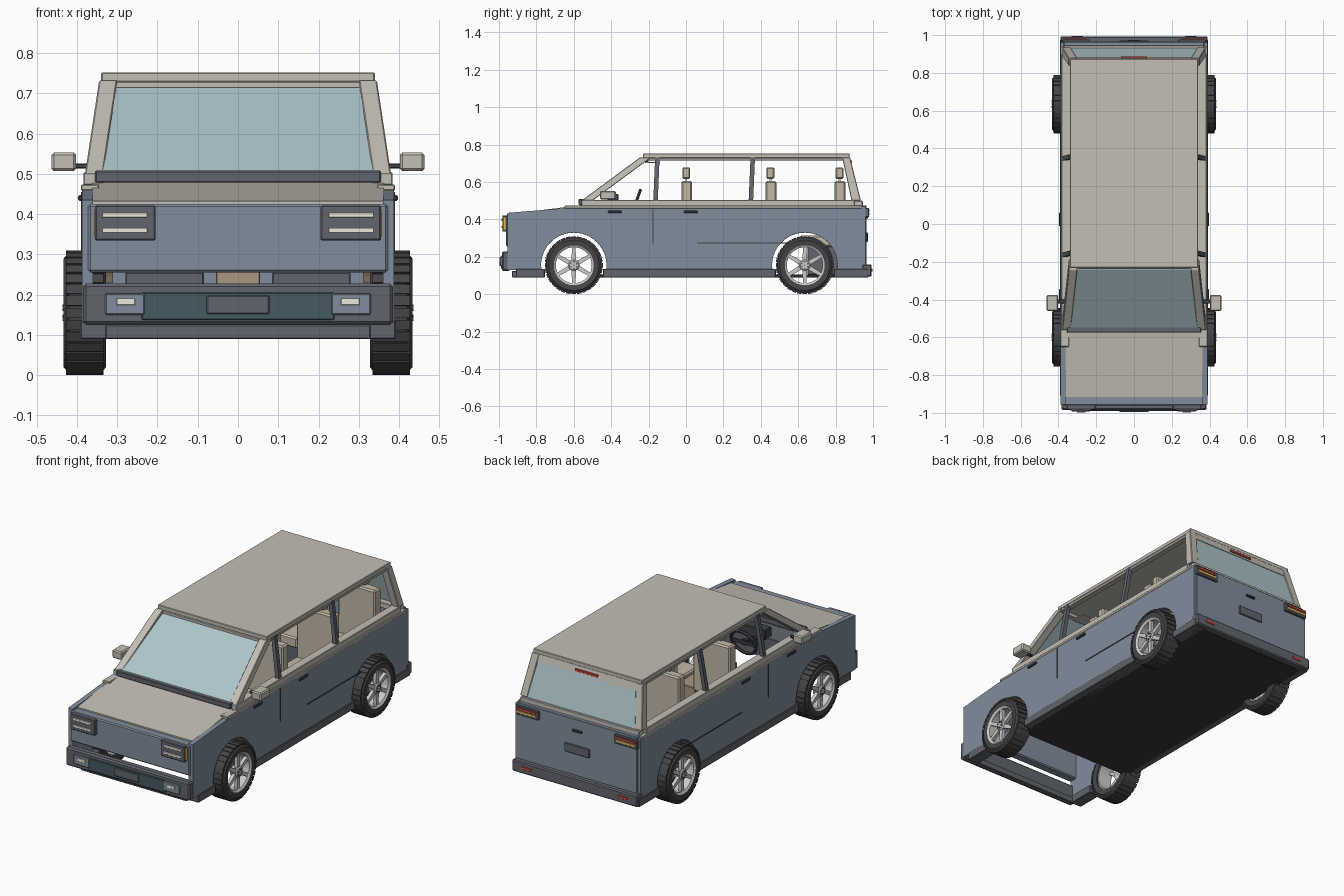
import bpy, bmesh, math
from math import sin, cos, pi, radians

if "Cube" in bpy.data.objects:
    bpy.data.objects.remove(bpy.data.objects["Cube"])

COLORS = dict(blue=(.22, .27, .34), beige=(.55, .52, .46), dark=(.05, .055, .065), grey=(.12, .13, .15),
              glass=(.42, .56, .6), tan=(.4, .31, .22), seat=(.55, .48, .38), metal=(.6, .61, .62),
              light=(.85, .83, .72), amber=(.85, .5, .1), red=(.6, .06, .04), teal=(.06, .1, .12),
              under=(.045, .04, .037), rubber=(.06, .06, .065))
MATS = {}
for key, c in COLORS.items():
    MATS[key] = bpy.data.materials.new(key)
    MATS[key].diffuse_color = (*c, 1)


def finish(name, bm, mat, mirror=False, bevel=0):
    bmesh.ops.recalc_face_normals(bm, faces=bm.faces)
    me = bpy.data.meshes.new(name)
    bm.to_mesh(me)
    bm.free()
    me.materials.append(MATS[mat])
    ob = bpy.data.objects.new(name, me)
    bpy.context.collection.objects.link(ob)
    if bevel:
        b = ob.modifiers.new("bevel", 'BEVEL')
        b.width, b.segments = bevel, 1
    if mirror:
        ob.modifiers.new("mirror", 'MIRROR').use_mirror_merge = False
    return ob


def hexa(bm, pts):
    v = [bm.verts.new(p) for p in pts]
    for f in ((0, 1, 2, 3), (4, 5, 6, 7), (0, 1, 5, 4), (1, 2, 6, 5), (2, 3, 7, 6), (3, 0, 4, 7)):
        bm.faces.new([v[i] for i in f])


def loft(name, bottom, top, mat, mirror=False, bevel=0):
    """Solid between two level rectangles (x0, x1, y0, y1, z)."""
    bm = bmesh.new()
    hexa(bm, [p for x0, x1, y0, y1, z in (bottom, top)
              for p in ((x0, y0, z), (x1, y0, z), (x1, y1, z), (x0, y1, z))])
    return finish(name, bm, mat, mirror, bevel)


def box(name, x0, x1, y0, y1, z0, z1, mat, mirror=False, bevel=.003):
    return loft(name, (x0, x1, y0, y1, z0), (x0, x1, y0, y1, z1), mat, mirror, bevel)


def prism(name, prof, x0, x1, mat, mirror=False, bevel=0):
    """Side profile (y, z) extruded across x."""
    bm = bmesh.new()
    a = [bm.verts.new((x0, y, z)) for y, z in prof]
    b = [bm.verts.new((x1, y, z)) for y, z in prof]
    bm.faces.new(a)
    bm.faces.new(b)
    for i in range(len(a)):
        j = (i + 1) % len(a)
        bm.faces.new((a[i], a[j], b[j], b[i]))
    return finish(name, bm, mat, mirror, bevel)


def lathe(name, prof, cy, cz, seg, mat):
    """Closed ring profile (x, r) turned about a sideways axle, mirrored."""
    bm = bmesh.new()
    rings = [[bm.verts.new((x, cy + r * cos(2 * pi * k / seg), cz + r * sin(2 * pi * k / seg)))
              for k in range(seg)] for x, r in prof]
    for i, ra in enumerate(rings):
        rb = rings[(i + 1) % len(rings)]
        for k in range(seg):
            m = (k + 1) % seg
            bm.faces.new((ra[k], ra[m], rb[m], rb[k]))
    return finish(name, bm, mat, True)


def radial(name, cy, cz, n, r0, r1, w0, w1, x0, x1, mat):
    """n blocks arranged around the axle."""
    bm = bmesh.new()
    for k in range(n):
        c, s = cos(2 * pi * k / n + pi / 2), sin(2 * pi * k / n + pi / 2)
        hexa(bm, [(x, cy + r * c - t * s, cz + r * s + t * c) for r, w in ((r0, w0), (r1, w1))
                  for x, t in ((x0, -w), (x1, -w), (x1, w), (x0, w))])
    return finish(name, bm, mat, True)


def arc(cy, cz, r, a0, a1, n=18):
    return [(cy + r * cos(radians(a0 + (a1 - a0) * i / n)), cz + r * sin(radians(a0 + (a1 - a0) * i / n)))
            for i in range(n + 1)]


FRONT, REAR, AXLE, R = -.6, .635, .155, .155

# lower body sides with wheel arches
side = [(-.955, .13)] + arc(FRONT, AXLE, .175, 188, -8) + arc(REAR, AXLE, .175, 188, -8)
side += [(.96, .13), (.96, .468), (-.65, .46), (-.955, .435)]
prism("body_side", side, .36, .388, 'blue', True)
for y0, y1 in ((-.91, -.755), (-.445, .48), (.79, .975)):
    box("sill", .325, .392, y0, y1, .09, .135, 'grey', True)
for cy in (FRONT, REAR):
    prism("wheel_liner", arc(cy, AXLE, .183, 140, 25) + arc(cy, AXLE, .174, 25, 140), .31, .36, 'tan', True)
box("floor", -.36, .36, -.5, .96, .09, .105, 'under')
box("front_crossmember", -.33, .33, -.93, -.9, .09, .125, 'grey')

# bonnet, front panel, cowl
prism("bonnet", [(-.915, .418), (-.915, .432), (-.55, .478), (-.55, .464)], -.362, .362, 'beige')
box("front_panel", -.372, .372, -.962, -.91, .255, .425, 'blue', bevel=.006)
box("cowl", -.355, .355, -.575, -.54, .478, .508, 'grey')

# headlights
box("headlight_housing", .205, .355, -.982, -.955, .335, .422, 'grey', True)
for z in (.36, .398):
    box("headlight_strip", .225, .337, -.987, -.978, z - .006, z + .006, 'light', True, .001)
box("indicator", .344, .358, -.978, -.956, .345, .412, 'amber', True, .001)

# front bumper and fog lights
box("front_bumper", -.385, .385, -.985, -.94, .125, .228, 'grey', bevel=.008)
box("bumper_grille", -.24, .24, -.99, -.98, .137, .206, 'teal')
box("front_plate", -.078, .078, -.996, -.985, .152, .198, 'grey')
box("fog_housing", .232, .33, -.993, -.98, .15, .203, 'blue', True)
box("fog_light", .256, .302, -.997, -.99, .174, .191, 'light', True, .001)

# tailgate and rear bumper
box("tailgate", -.372, .372, .93, .965, .14, .475, 'blue')
box("rear_bumper", -.39, .39, .94, .993, .095, .16, 'grey', bevel=.006)
box("rear_plate", -.078, .078, .96, .972, .28, .33, 'grey')
box("tailgate_handle", -.03, .03, .96, .974, .405, .418, 'dark')
box("taillight_housing", .235, .38, .955, .978, .412, .462, 'grey', True)
for z, m in ((.448, 'red'), (.43, 'amber')):
    box("taillight_strip", .25, .372, .97, .982, z - .006, z + .006, m, True, .001)
box("rear_reflector", .27, .33, .985, .996, .122, .136, 'red', True, .001)

# waistline trim
box("waist_trim", .345, .39, -.65, .94, .458, .474, 'beige', True)
box("window_ledge", .335, .384, -.56, .9, .472, .504, 'beige', True)
box("rear_ledge", -.37, .37, .89, .945, .468, .5, 'beige')

# pillars
loft("front_pillar", (.335, .38, -.56, -.5, .5), (.3, .345, -.245, -.185, .732), 'beige', True, .003)
loft("rear_pillar", (.335, .38, .885, .935, .5), (.3, .345, .835, .877, .732), 'beige', True, .003)
for y in (-.165, .345):
    loft("middle_pillar", (.355, .378, y - .01, y + .014, .5), (.322, .343, y, y + .024, .732), 'grey', True)

# roof
box("roof", -.34, .34, -.23, .875, .728, .752, 'beige')
box("roof_rail", .305, .338, -.22, .86, .714, .73, 'beige', True)
box("front_header", -.31, .31, -.235, -.2, .708, .73, 'beige')
loft("rear_header", (-.31, .31, .855, .885, .69), (-.31, .31, .845, .875, .73), 'beige')
box("high_brake_light", -.07, .07, .875, .888, .702, .714, 'red', bevel=.001)

# glass
loft("windscreen", (-.338, .338, -.556, -.546, .503), (-.302, .302, -.242, -.232, .715), 'glass')
loft("rear_window", (-.338, .338, .925, .933, .498), (-.304, .304, .872, .88, .695), 'glass')

# door details
for y in (-.38, .025):
    box("door_handle", .386, .397, y - .036, y + .036, .433, .447, 'dark', True)
box("door_seam", .387, .39, -.18, -.175, .27, .455, 'dark', True, 0)
box("slide_rail", .387, .391, .06, .58, .271, .277, 'dark', True, 0)

# wing mirrors
box("mirror_arm", .365, .405, -.42, -.4, .513, .526, 'dark', True)
box("mirror_shell", .402, .463, -.46, -.375, .507, .553, 'beige', True, .006)

# seats: three rows
for y in (0, .45, .82):
    box("seat_base", .085, .28, y - .17, y, .105, .255, 'grey', True)
    box("seat_cushion", .06, .3, y - .21, y + .01, .255, .315, 'seat', True, .008)
    box("seat_back", .065, .295, y - .025, y + .033, .3, .605, 'seat', True, .008)
    box("headrest_post", .17, .19, y - .004, y + .006, .6, .625, 'metal', True, 0)
    box("headrest", .125, .235, y - .02, y + .022, .617, .678, 'seat', True, .006)

# dashboard, console, steering wheel, visors
box("dashboard", -.335, .335, -.53, -.38, .37, .485, 'grey')
box("instrument_pod", -.24, -.08, -.42, -.36, .48, .535, 'dark')
box("centre_console", -.055, .055, -.38, .0, .105, .3, 'tan')
box("sun_visor", .1, .24, -.22, -.14, .702, .708, 'beige', True, 0)
bpy.ops.mesh.primitive_torus_add(major_segments=24, minor_segments=6, major_radius=.075, minor_radius=.009,
                                 location=(-.17, -.27, .485), rotation=(radians(70), 0, 0))
wheel = bpy.context.object
wheel.name = "steering_wheel"
wheel.data.materials.append(MATS['dark'])
box("steering_spoke", -.24, -.1, -.275, -.265, .475, .495, 'dark')
prism("steering_column", [(-.4, .43), (-.27, .47), (-.27, .5), (-.4, .46)], -.185, -.155, 'dark')

# wheels
for cy in (FRONT, REAR):
    lathe("tyre", [(.332, .106), (.328, .135), (.34, .151), (.42, .151), (.433, .135), (.429, .106)],
          cy, AXLE, 32, 'rubber')
    radial("tread", cy, AXLE, 32, .145, R, .0115, .0125, .334, .427, 'rubber')
    lathe("rim", [(.34, .107), (.34, .099), (.424, .096), (.431, .107)], cy, AXLE, 32, 'metal')
    radial("spokes", cy, AXLE, 6, .015, .1, .013, .009, .405, .424, 'metal')
    lathe("hub", [(.39, .002), (.39, .03), (.425, .03), (.43, .024), (.43, .002)], cy, AXLE, 16, 'metal')
    radial("wheel_nuts", cy, AXLE, 6, .014, .021, .0035, .0035, .428, .436, 'grey')

for m in bpy.data.materials:
    if m.users and not m.is_grease_pencil:
        m.use_nodes = True
        m.node_tree.nodes["Principled BSDF"].inputs["Base Color"].default_value = m.diffuse_color
